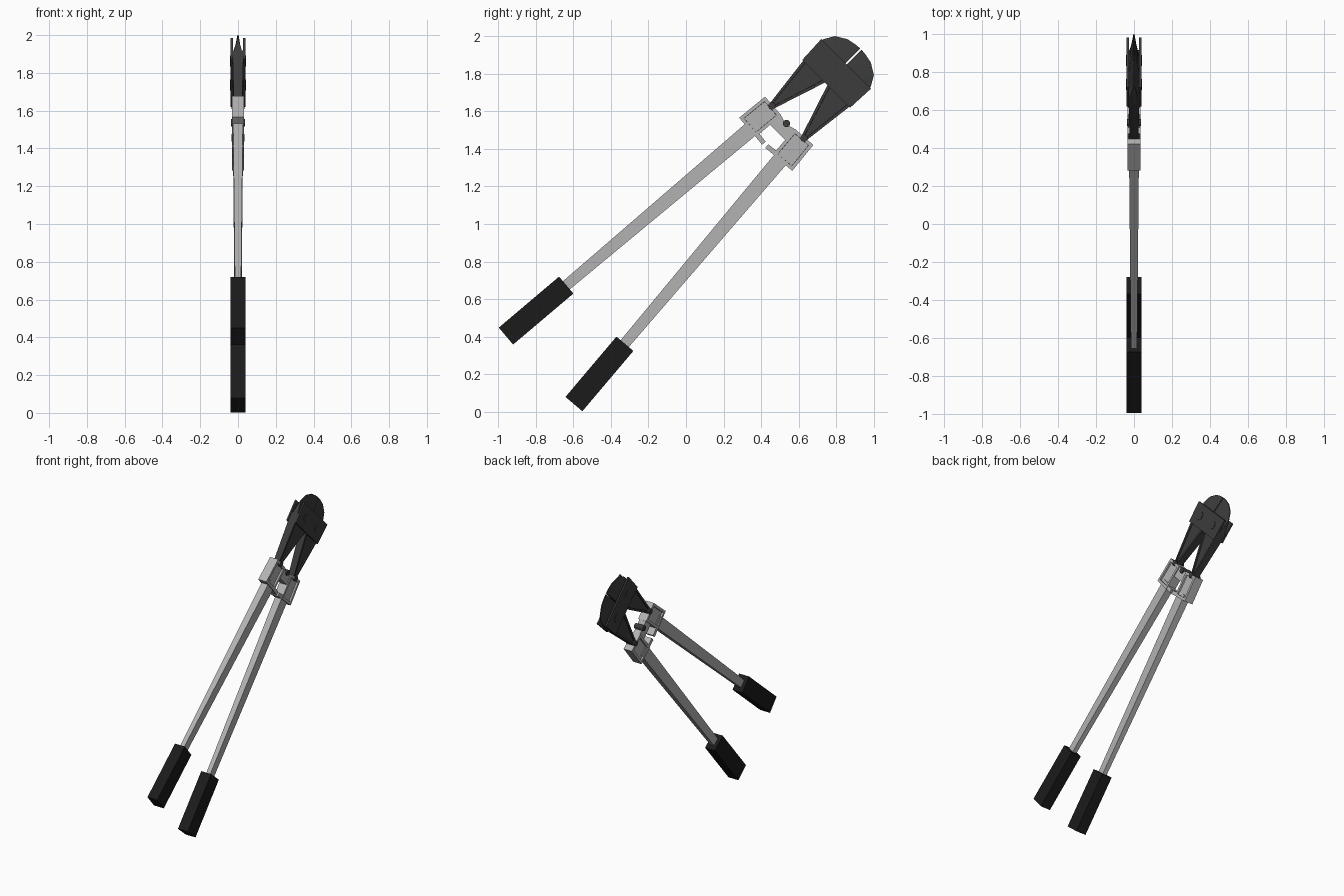
import bpy, bmesh, math

if "Cube" in bpy.data.objects:
    bpy.data.objects.remove(bpy.data.objects["Cube"])

R = math.sqrt(0.5)


def material(name, c):
    m = bpy.data.materials.new(name)
    m.diffuse_color = (c, c, c, 1)
    m.use_nodes = True
    m.node_tree.nodes["Principled BSDF"].inputs["Base Color"].default_value = m.diffuse_color
    return m


STEEL = material("light_steel", 0.45)
DARK = material("dark_steel", 0.045)
RUBBER = material("black_rubber", 0.011)


def world(x, u, v):
    # u runs along the tool (tilted 45 degrees), v across it
    return (x, (u - v) * R, 1 + (u + v) * R)


def finish(name, bm, mat):
    bmesh.ops.recalc_face_normals(bm, faces=bm.faces)
    me = bpy.data.meshes.new(name)
    bm.to_mesh(me)
    bm.free()
    me.materials.append(mat)
    bpy.context.collection.objects.link(bpy.data.objects.new(name, me))


def slab(name, pts, thick, mat, side=1, x=0.0, inset=0.0, depth=0.0):
    """Flat outline in (u, v), with one half thickness or one per point."""
    if not isinstance(thick, (list, tuple)):
        thick = [thick] * len(pts)
    bm = bmesh.new()
    a = [bm.verts.new(world(x + t, u, v * side)) for (u, v), t in zip(pts, thick)]
    b = [bm.verts.new(world(x - t, u, v * side)) for (u, v), t in zip(pts, thick)]
    caps = [bm.faces.new(a), bm.faces.new(b[::-1])]
    for i in range(len(pts)):
        j = (i + 1) % len(pts)
        bm.faces.new((a[i], b[i], b[j], a[j]))
    bmesh.ops.recalc_face_normals(bm, faces=bm.faces)
    if inset:
        bmesh.ops.inset_individual(bm, faces=caps, thickness=inset)
        bmesh.ops.inset_individual(bm, faces=caps, thickness=0.001, depth=depth)
    finish(name, bm, mat)


def bar(name, p, q, w, t, mat, side):
    """Tapered rectangular bar from p to q: half widths w, half depths t."""
    d = math.dist(p, q)
    nu, nv = -(q[1] - p[1]) / d, (q[0] - p[0]) / d
    pts = [(c[0] + k * nu, c[1] + k * nv)
           for c, k in ((p, -w[0]), (q, -w[1]), (q, w[1]), (p, w[0]))]
    slab(name, pts, [t[0], t[1], t[1], t[0]], mat, side)


def disc(name, u, v, r, n, half, mat, side=1, x=0.0):
    pts = [(u + r * math.cos(2 * math.pi * i / n), v + r * math.sin(2 * math.pi * i / n))
           for i in range(n)]
    slab(name, pts, half, mat, side, x)


for side, tag in ((1, "upper"), (-1, "lower")):
    # handles
    bar(tag + "_grip", (-1.10, 0.256), (-0.681, 0.221), (0.059, 0.059), (0.04, 0.04), RUBBER, side)
    bar(tag + "_shaft", (-0.72, 0.223), (0.63, 0.11), (0.028, 0.042), (0.016, 0.026), STEEL, side)

    # clamp block with sunken panel, pivot arm and stop prong
    slab(tag + "_clamp", [(0.60, 0.20), (0.777, 0.182), (0.768, 0.05), (0.59, 0.065)],
         0.033, STEEL, side, inset=0.026, depth=-0.012)
    slab(tag + "_pivot_arm", [(0.69, 0.06), (0.768, 0.055), (0.752, 0.0), (0.69, 0.0)],
         0.026, STEEL, side)
    slab(tag + "_stop_prong", [(0.591, 0.07), (0.617, 0.07), (0.61, 0.01), (0.585, 0.012)],
         0.03, STEEL, side)

    # jaw arm and its pin
    slab(tag + "_jaw_arm",
         [(0.765, 0.104), (1.06, 0.008), (1.12, 0.004), (1.12, 0.178), (1.05, 0.173), (0.765, 0.138)],
         [0.022, 0.028, 0.028, 0.028, 0.028, 0.022], DARK, side, inset=0.016, depth=-0.008)
    disc(tag + "_jaw_pin", 0.768, 0.121, 0.02, 10, 0.035, DARK, side)

    # blade tapering to a thin curved rim
    rim = [(1.317, 0.004), (1.314, 0.04), (1.304, 0.088), (1.268, 0.147), (1.21, 0.18), (1.12, 0.178)]
    root = [(1.12, 0.004 + 0.03 * i) for i in range(5)] + [(1.115, 0.165)]
    for i in range(5):
        slab(f"{tag}_blade_{i + 1}", [root[i], rim[i], rim[i + 1], root[i + 1]],
             [0.027, 0.003, 0.003 if i < 4 else 0.02, 0.027], DARK, side)

# centre pivot
disc("centre_pin", 0.757, 0.0, 0.02, 12, 0.036, DARK)

# cover plates with hex bolts
for sx, tag in ((1, "right"), (-1, "left")):
    slab(tag + "_cover_plate", [(1.055, -0.18), (1.205, -0.187), (1.205, 0.187), (1.055, 0.18)],
         0.006, DARK, x=0.033 * sx)
    for v in (-0.09, 0.09):
        disc(tag + "_bolt", 1.13, v, 0.03, 6, 0.005, DARK, x=0.037 * sx)
